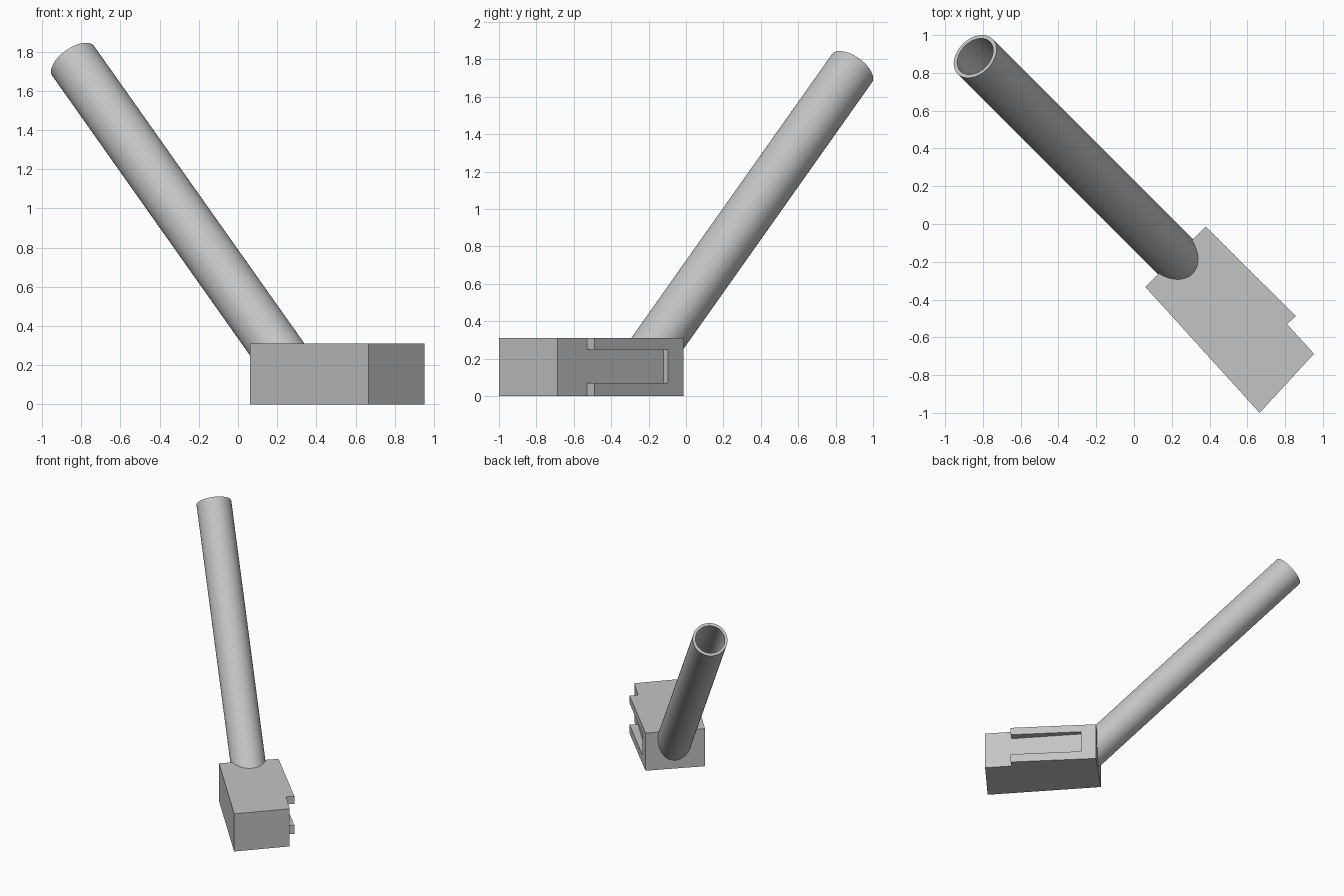
import bpy, bmesh, math
from mathutils import Vector

if "Cube" in bpy.data.objects:
    bpy.data.objects.remove(bpy.data.objects["Cube"])

grey = bpy.data.materials.new("light grey")
grey.diffuse_color = (0.55, 0.55, 0.55, 1)
grey.use_nodes = True
grey.node_tree.nodes["Principled BSDF"].inputs["Base Color"].default_value = grey.diffuse_color


def make_object(name, bm):
    bmesh.ops.recalc_face_normals(bm, faces=bm.faces)
    me = bpy.data.meshes.new(name)
    bm.to_mesh(me)
    bm.free()
    me.materials.append(grey)
    ob = bpy.data.objects.new(name, me)
    bpy.context.collection.objects.link(ob)
    return ob


def prism(name, outline, z0, z1):
    bm = bmesh.new()
    face = bm.faces.new([bm.verts.new((p.x, p.y, z0)) for p in outline])
    ext = bmesh.ops.extrude_face_region(bm, geom=[face])
    verts = [v for v in ext["geom"] if isinstance(v, bmesh.types.BMVert)]
    bmesh.ops.translate(bm, verts=verts, vec=(0, 0, z1 - z0))
    return make_object(name, bm)


def subtract(ob, cutter):
    mod = ob.modifiers.new("cut", 'BOOLEAN')
    mod.operation = 'DIFFERENCE'
    mod.solver = 'EXACT'
    mod.object = cutter
    bpy.context.view_layer.objects.active = ob
    bpy.ops.object.modifier_apply(modifier=mod.name)


# Base block with a stepped side
A, B, C, D, E, F = [Vector(p) for p in (
    (0.06, -0.333), (0.665, -1.0), (0.953, -0.687),
    (0.81, -0.53), (0.857, -0.488), (0.379, -0.013))]
base = prism("base_block", [A, B, C, D, E, F], 0, 0.31)

# Slot in the raised side, its floor level with the lower step
S = D + (D - C) * (0.41 / 0.157)
out = (E - D) * 2
slot = prism("slot_cutter", [D, D + out, S + out, S], 0.07, 0.248)
slot.hide_render = True
subtract(base, slot)

# Hollow tube leaning at 45 degrees, open at the top
R_OUT, R_IN, LENGTH, SEGS = 0.131, 0.11, 2.3, 64
top = Vector((-0.841, 0.887, 1.752))
axis = Vector((-0.5, 0.5, math.sqrt(0.5)))
turn = axis.to_track_quat('Z', 'Y')
bm = bmesh.new()
rings = []
for r, z in ((R_OUT, -LENGTH), (R_OUT, 0), (R_IN, 0), (R_IN, -LENGTH)):
    rings.append([bm.verts.new(top + turn @ Vector((
        r * math.cos(2 * math.pi * i / SEGS),
        r * math.sin(2 * math.pi * i / SEGS), z))) for i in range(SEGS)])
for k in range(4):
    a, b = rings[k], rings[(k + 1) % 4]
    for i in range(SEGS):
        j = (i + 1) % SEGS
        bm.faces.new((a[i], a[j], b[j], b[i]))
tube = make_object("tube", bm)

# Trim the tube where it meets the block
subtract(tube, base)
bpy.ops.object.select_all(action='DESELECT')
tube.select_set(True)
bpy.context.view_layer.objects.active = tube
bpy.ops.object.shade_smooth_by_angle(angle=math.radians(30))
bpy.data.objects.remove(slot)
